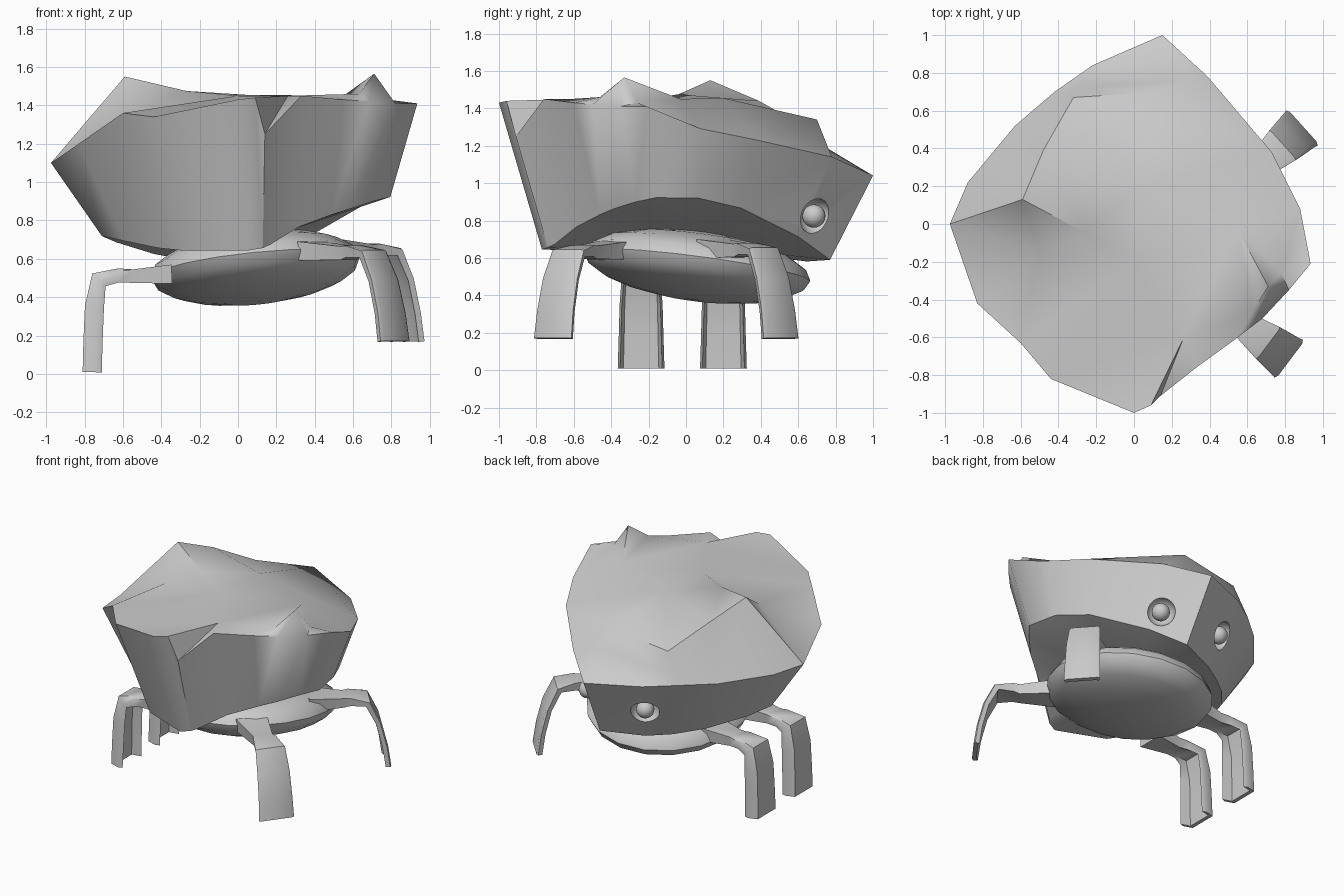
import bpy, bmesh, math
from mathutils import Vector, Matrix
from mathutils.geometry import delaunay_2d_cdt

if "Cube" in bpy.data.objects:
    bpy.data.objects.remove(bpy.data.objects["Cube"], do_unlink=True)

grey = bpy.data.materials.new("plain grey")
grey.use_nodes = True
grey.diffuse_color = (0.6, 0.6, 0.6, 1)
grey.node_tree.nodes["Principled BSDF"].inputs["Base Color"].default_value = (0.6, 0.6, 0.6, 1)


def select_only(obj):
    bpy.ops.object.select_all(action='DESELECT')
    obj.select_set(True)
    bpy.context.view_layer.objects.active = obj


def smooth(obj, degrees):
    select_only(obj)
    bpy.ops.object.shade_smooth_by_angle(angle=math.radians(degrees))


def finish(bm, name):
    """Turn a bmesh into an object with outward normals and the shared material."""
    bmesh.ops.recalc_face_normals(bm, faces=bm.faces)
    mesh = bpy.data.meshes.new(name)
    bm.to_mesh(mesh)
    bm.free()
    obj = bpy.data.objects.new(name, mesh)
    bpy.context.collection.objects.link(obj)
    mesh.materials.append(grey)
    return obj


def ball(name, centre, radius, segments=20, rings=12):
    bm = bmesh.new()
    bmesh.ops.create_uvsphere(bm, u_segments=segments, v_segments=rings, radius=radius)
    bmesh.ops.translate(bm, verts=bm.verts, vec=centre)
    return finish(bm, name)


# Shell: an uneven rim, clockwise from the back corner, with a notch at the front
rim = [(.15, 1, 1.04), (.39, .78, 1.14), (.73, .38, 1.23), (.88, .08, 1.29),
       (.935, -.21, 1.41), (.82, -.35, 1.41), (.68, -.5, 1.42), (.55, -.6, 1.43),
       (.33, -.76, 1.45), (.14, -.91, 1.25), (.09, -.96, 1.44), (0, -1, 1.43),
       (-.44, -.82, 1.34), (-.6, -.63, 1.36), (-.83, -.42, 1.2), (-.975, 0, 1.1),
       (-.88, .22, 1.08), (-.63, .52, 1.06), (-.42, .7, 1.06), (-.22, .84, 1.05)]

# Peaks, shoulders and dips on the top of the shell
crown = {"right_peak": (-.59, .13, 1.55), "ridge": (-.27, -.04, 1.475),
         "middle": (0, -.2, 1.45), "notch": (.26, -.61, 1.45),
         "left_peak": (.71, -.33, 1.565), "peak_foot": (.78, -.26, 1.43),
         "peak_dip": (.63, -.46, 1.46), "peak_back": (.55, -.03, 1.45),
         "back_right": (-.32, .67, 1.28), "back_left": (.14, .7, 1.34),
         "step_right": (-.28, .72, 1.15), "step_left": (.17, .75, 1.19),
         "shoulder": (-.48, .39, 1.44), "plateau": (.04, .2, 1.455),
         "valley": (-.5, -.15, 1.37)}
creases = [("right_peak", 15), ("right_peak", "ridge"), ("ridge", "middle"),
           ("notch", 8), ("notch", 9), ("notch", 10), ("right_peak", "shoulder"),
           ("shoulder", "back_right"), ("back_right", "back_left"),
           ("step_right", "step_left"),
           ("left_peak", "peak_dip"), ("left_peak", "peak_foot")]


def hem_point(x, y):
    """The hem is a shrunken rim that arches up over the legs on both sides."""
    hx, hy = .787 * x + .058, .77 * y
    if hx > 0:
        arch = .27 * (1 - (hy / .77) ** 2) * min(1, hx / .3)
    else:
        arch = .3 * hx ** 2
    return hx, hy, .61 + .06 * hx - .04 * hy + arch


def make_shell():
    count = len(rim)
    points = rim + list(crown.values())
    number = {name: count + i for i, name in enumerate(crown)}
    edges = [(i, (i + 1) % count) for i in range(count)]
    edges += [(number[a], number.get(b, b)) for a, b in creases]
    flat = [Vector(p[:2]) for p in points]
    out, _, faces, origin, _, _ = delaunay_2d_cdt(flat, edges, [], 1, 1e-5)

    bm = bmesh.new()
    top = {}
    for i, co in enumerate(out):
        z = points[origin[i][0]][2] if origin[i] else 1.4
        top[i] = bm.verts.new((co.x, co.y, z))
    where = {old: new for new, olds in enumerate(origin) for old in olds}
    for face in faces:
        bm.faces.new([top[i] for i in face])

    hem = [bm.verts.new(hem_point(x, y)) for x, y, _ in rim]
    middle = bm.verts.new((.03, 0, .67))
    for i in range(count):
        j = (i + 1) % count
        a, b = top[where[i]], top[where[j]]
        bm.faces.new((a, b, hem[j]))
        bm.faces.new((a, hem[j], hem[i]))
        bm.faces.new((hem[i], hem[j], middle))
    return finish(bm, "shell")


shell = make_shell()

# Eyes: a round socket cut in the shell with a ball set inside it
for side, spot, out in (("left", (.345, .695, .82), (.6, .75, -.25)),
                        ("right", (-.165, .72, .81), (-.5, .8, -.3))):
    spot, out = Vector(spot), Vector(out).normalized()
    cutter = ball("socket_cutter", spot + out * .01, .1)
    cutter.hide_render = True
    cut = shell.modifiers.new("socket", 'BOOLEAN')
    cut.operation = 'DIFFERENCE'
    cut.solver = 'EXACT'
    cut.object = cutter
    select_only(shell)
    bpy.ops.object.modifier_apply(modifier=cut.name)
    bpy.data.objects.remove(cutter, do_unlink=True)
    smooth(ball(side + "_eye", spot - out * .015, .062), 60)
smooth(shell, 50)

# Belly: a flattened, slightly tilted lens
belly = ball("belly", (0, 0, 0), 1, 18, 10)
tilt = Matrix.Rotation(-.1, 4, 'Y') @ Matrix.Rotation(-.13, 4, 'X')
belly.data.transform(Matrix.Translation((.09, .06, .555)) @ tilt @ Matrix.Diagonal((.55, .61, .18, 1)))
smooth(belly, 50)


def make_leg(name, foot, heading, knee, reach, lean, lip):
    """Sweep a strip with turned-in edges from the belly, over the knee, to the foot."""
    out = Vector((math.cos(heading), math.sin(heading), 0))
    across = Vector((-out.y, out.x, 0))
    up = Vector((0, 0, 1))
    foot = Vector(foot)
    drop = knee - foot.z
    # Each row: place along the heading, height, width, thickness, share of the lip
    rows = [(-reach, knee - .02, .22, .1, 0), (-reach * .55, knee - .03, .14, .07, 0),
            (-lean - .15, knee - .02, .16, .06, .2), (-lean - .03, knee - .03, .21, .04, .8),
            (-lean * .6, knee - drop * .35, .23, .03, 1),
            (-lean * .2, knee - drop * .7, .24, .03, 1), (0, foot.z, .25, .03, 1)]
    path = [Vector((foot.x, foot.y, 0)) + out * r[0] + up * r[1] for r in rows]
    section = [(-1, 1), (-.84, 0), (.84, 0), (1, 1)]
    bm = bmesh.new()
    rings = []
    for i, (_, _, width, thick, share) in enumerate(rows):
        along = (path[min(i + 1, len(path) - 1)] - path[max(i - 1, 0)]).normalized()
        normal = along.cross(across)
        outer = [path[i] + across * width / 2 * s + normal * (thick / 2 - d * lip * share)
                 for s, d in section]
        inner = [path[i] + across * width / 2 * s * .9 - normal * (thick / 2 + d * lip * share)
                 for s, d in reversed(section)]
        rings.append([bm.verts.new(p) for p in outer + inner])
    size = len(rings[0])
    for a, b in zip(rings, rings[1:]):
        for k in range(size):
            n = (k + 1) % size
            bm.faces.new((a[k], a[n], b[n], b[k]))
    for ring in (rings[0], rings[-1]):
        for k in range(3):
            bm.faces.new((ring[k], ring[k + 1], ring[6 - k], ring[7 - k]))
    smooth(finish(bm, name), 45)


# Legs: two spread on the left, two close together and lower on the right
make_leg("left_front_leg", (.815, -.71, .17), math.radians(-37), .66, .55, .11, .01)
make_leg("left_back_leg", (.885, .505, .17), math.radians(42), .67, .55, .11, .01)
make_leg("right_front_leg", (-.795, -.24, .01), math.pi, .54, .45, .02, .07)
make_leg("right_back_leg", (-.795, .2, .01), math.pi, .54, .45, .02, .07)
